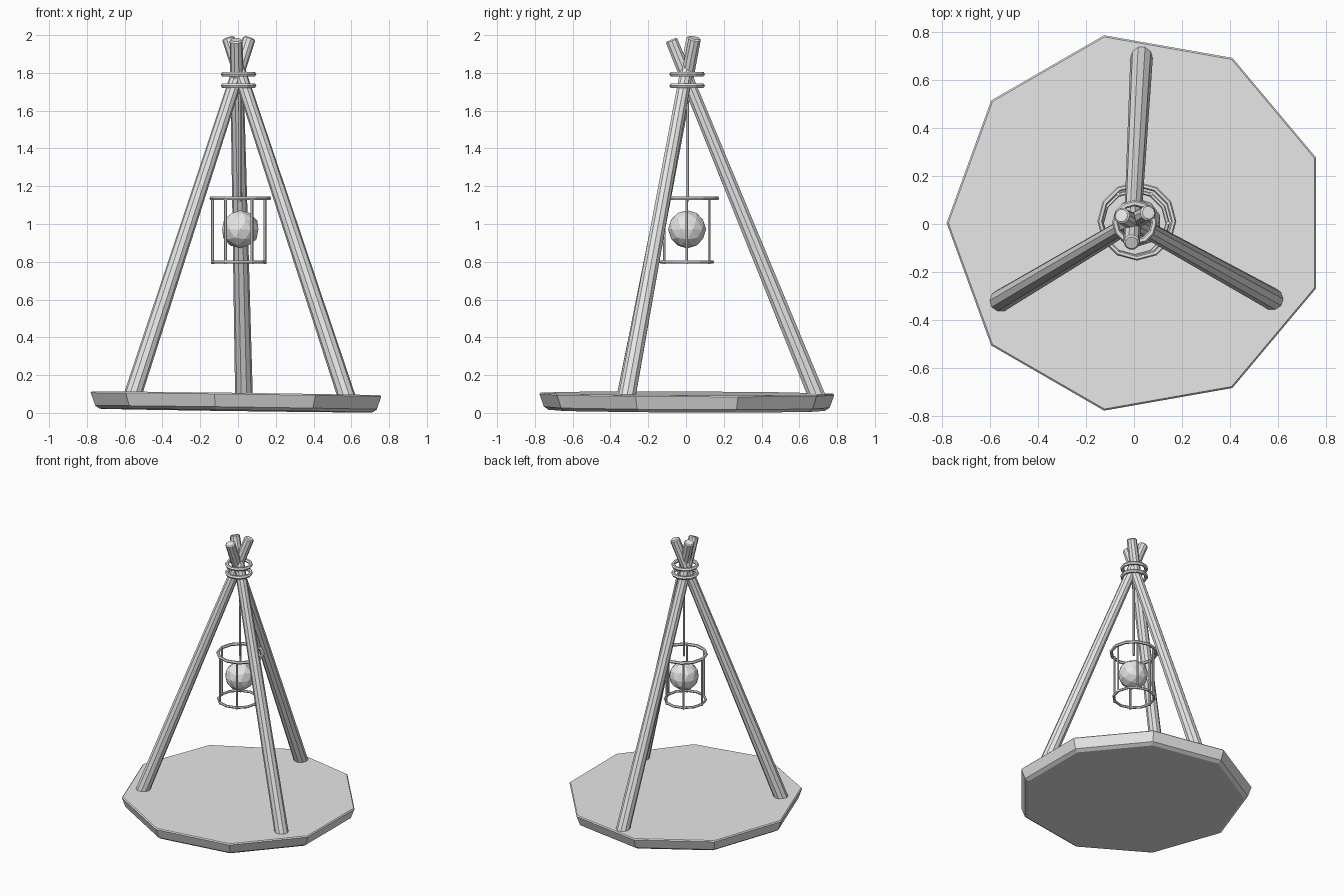
import bpy
import bmesh
import math
from mathutils import Vector

if "Cube" in bpy.data.objects:
    bpy.data.objects.remove(bpy.data.objects["Cube"], do_unlink=True)

GREY = (0.8, 0.8, 0.8, 1.0)
mat = bpy.data.materials.new("plain grey")
mat.use_nodes = True
mat.diffuse_color = GREY
mat.node_tree.nodes["Principled BSDF"].inputs["Base Color"].default_value = GREY


def add_object(name, bm, location=(0, 0, 0)):
    bmesh.ops.recalc_face_normals(bm, faces=bm.faces)
    mesh = bpy.data.meshes.new(name)
    bm.to_mesh(mesh)
    bm.free()
    mesh.materials.append(mat)
    obj = bpy.data.objects.new(name, mesh)
    obj.location = location
    bpy.context.collection.objects.link(obj)
    return obj


def lathe(name, profile, sides, start=0.0, location=(0, 0, 0)):
    """Closed solid from (radius, height) rings, capped at both ends."""
    bm = bmesh.new()
    rings = []
    for r, z in profile:
        angles = [start + math.tau * i / sides for i in range(sides)]
        rings.append([bm.verts.new((r * math.cos(a), r * math.sin(a), z)) for a in angles])
    for low, high in zip(rings, rings[1:]):
        for i in range(sides):
            j = (i + 1) % sides
            bm.faces.new((low[i], low[j], high[j], high[i]))
    bm.faces.new(rings[0][::-1])
    bm.faces.new(rings[-1])
    return add_object(name, bm, location)


def pole(name, bottom, top, r_bottom, r_top, sides, edge=0.0):
    """Tapered pole between two points, with an optional softened top edge."""
    bottom, top = Vector(bottom), Vector(top)
    axis = top - bottom
    profile = [(r_bottom, 0), (r_top, axis.length - edge)]
    if edge:
        profile.append((r_top - edge, axis.length))
    obj = lathe(name, profile, sides, location=bottom)
    obj.rotation_mode = 'QUATERNION'
    obj.rotation_quaternion = Vector((0, 0, 1)).rotation_difference(axis)
    return obj


def ring(name, location, major, minor, sides):
    bpy.ops.mesh.primitive_torus_add(location=location, major_radius=major, minor_radius=minor,
                                     major_segments=sides, minor_segments=6)
    obj = bpy.context.object
    obj.name = name
    obj.data.materials.append(mat)
    return obj


# Nine-sided slab, slightly tilted, chamfered below
base = lathe("base_slab", [(0.743, 0), (0.768, 0.016), (0.793, 0.084), (0.786, 0.091)],
             9, math.pi, (0.012, 0.004, 0.012))
base.rotation_euler = (-0.004, 0.0135, 0)

# Three crossing tripod poles
pole("left_leg", (0.58, -0.315, 0.07), (-0.052, 0.035, 1.985), 0.047, 0.034, 10, 0.007)
pole("right_leg", (-0.565, -0.325, 0.07), (0.06, 0.047, 1.985), 0.047, 0.034, 10, 0.007)
pole("back_leg", (0.032, 0.7, 0.07), (-0.01, -0.078, 1.975), 0.047, 0.034, 10, 0.007)

# Rope bindings around the crossing
for i, z in enumerate((1.732, 1.793)):
    ring(f"binding_{i + 1}", (0.003, 0.006, z), 0.081, 0.013, 12)

# Hanging cord
pole("cord", (0.01, 0.01, 1.12), (0.01, 0.01, 1.78), 0.008, 0.008, 6)

# Lantern cage: two hoops and six bars
ring("cage_top_hoop", (0.012, 0.012, 1.137), 0.153, 0.011, 12)
ring("cage_bottom_hoop", (0.003, 0.003, 0.8), 0.137, 0.009, 12)
for i in range(6):
    a = math.tau * i / 6
    x, y = 0.004 + 0.138 * math.cos(a), 0.004 + 0.138 * math.sin(a)
    pole(f"cage_bar_{i + 1}", (x, y, 0.789), (x, y, 1.142), 0.008, 0.008, 6)

# Faceted lamp ball
bm = bmesh.new()
bmesh.ops.create_icosphere(bm, subdivisions=2, radius=0.101)
add_object("lamp_ball", bm, (0.012, 0.006, 0.972))
